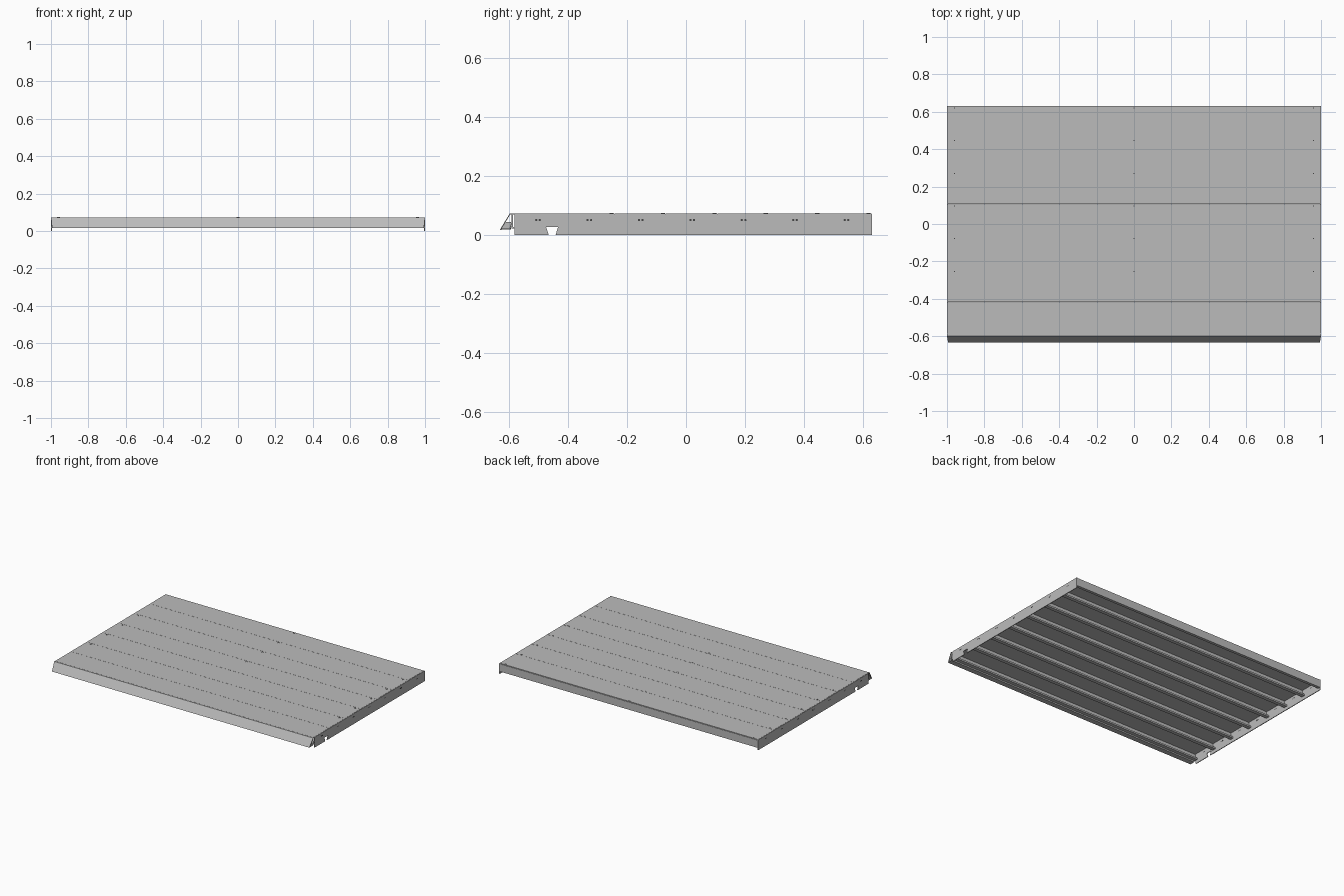
import bpy, bmesh
from mathutils import Matrix

cube = bpy.data.objects.get("Cube")
if cube:
    bpy.data.objects.remove(cube, do_unlink=True)


def material(name, value):
    m = bpy.data.materials.new(name)
    m.use_nodes = True
    col = (value, value, value, 1)
    m.diffuse_color = col
    m.node_tree.nodes["Principled BSDF"].inputs["Base Color"].default_value = col
    return m


steel = material("galvanised grey", 0.5)
dark = material("hole dark grey", 0.06)

TOP, BACK, FRONT = 0.073, 0.632, -0.59
COUNT = 7
PITCH = (BACK - FRONT) / COUNT
T = 0.004


def finish(name, bm, mat):
    bmesh.ops.recalc_face_normals(bm, faces=bm.faces)
    mesh = bpy.data.meshes.new(name)
    bm.to_mesh(mesh)
    bm.free()
    mesh.materials.append(mat)
    ob = bpy.data.objects.new(name, mesh)
    bpy.context.collection.objects.link(ob)
    return ob


def folded_sheet(name, path, x0, x1, thick=T):
    """Sweep an open (y, z) path along x and give it sheet thickness."""
    bm = bmesh.new()
    rows = [[bm.verts.new((x, y, z)) for y, z in path] for x in (x0, x1)]
    for i in range(len(path) - 1):
        bm.faces.new((rows[0][i], rows[1][i], rows[1][i + 1], rows[0][i + 1]))
    ob = finish(name, bm, steel)
    mod = ob.modifiers.new("thickness", "SOLIDIFY")
    mod.thickness = thick
    mod.offset = 0
    mod.use_even_offset = True
    return ob


def plate(name, outline, x0, x1):
    """Extrude a closed (y, z) outline between two x positions."""
    bm = bmesh.new()
    face = bm.faces.new([bm.verts.new((x0, y, z)) for y, z in outline])
    ext = bmesh.ops.extrude_face_region(bm, geom=[face])
    verts = [g for g in ext["geom"] if isinstance(g, bmesh.types.BMVert)]
    bmesh.ops.translate(bm, verts=verts, vec=(x1 - x0, 0, 0))
    return finish(name, bm, steel)


def discs(name, places, radius, depth, axis, mat):
    bm = bmesh.new()
    for p in places:
        rot = Matrix.Rotation(1.5708, 4, "Y") if axis == "X" else Matrix()
        bmesh.ops.create_cone(bm, cap_ends=True, segments=12, radius1=radius,
                              radius2=radius, depth=depth,
                              matrix=Matrix.Translation(p) @ rot)
    return finish(name, bm, mat)


# Deck planks, each folded down into a stiffening rib at its front edge
for i in range(COUNT):
    y0 = FRONT + i * PITCH
    y1 = y0 + PITCH - 0.003
    z = TOP - T / 2
    folded_sheet(f"deck_plank_{i + 1}",
                 [(y1, z), (y0, z), (y0, 0.025), (y0 + 0.022, 0.025),
                  (y0 + 0.022, 0.034)], -0.996, 0.996)
    # Lap strip under the joint
    if i:
        folded_sheet(f"joint_strip_{i}",
                     [(y0 - 0.003, z - T), (y0 - 0.024, z - T),
                      (y0 - 0.024, z - 0.012)], -0.99, 0.99, 0.003)

# Back flange
folded_sheet("back_flange", [(BACK - T / 2, TOP - T), (BACK - T / 2, 0.018),
                             (BACK - 0.02, 0.018)], -0.996, 0.996)

# Side flanges with a tapered notch near the front
side = [(-0.583, 0), (-0.466, 0), (-0.475, 0.028), (-0.434, 0.028),
        (-0.443, 0), (BACK, 0), (BACK, TOP - 0.001), (-0.583, TOP - 0.001)]
plate("left_side_flange", side, 0.995, 1.0)
plate("right_side_flange", side, -0.995, -1.0)

# Sloping front lip, folded back under, with trimmed lower corners
nose = [(-0.589, TOP - 0.002), (-0.598, TOP - 0.002), (-0.63, 0.018),
        (-0.597, 0.018), (-0.59, 0.048)]
lip = folded_sheet("front_lip", nose, -1.0, 1.0, 0.003)
for v in lip.data.vertices:
    if v.co.z < 0.03:
        v.co.x *= 0.994

# Small gussets closing the lip ends
gusset = [(-0.628, 0.02), (-0.598, 0.02), (-0.593, 0.045), (-0.613, 0.045)]
for name, x in (("left_lip_gusset", 0.988), ("right_lip_gusset", -0.988)):
    plate(name, gusset, x, x * 0.997)

# Screws through the deck laps
screws = [(x, BACK - 0.012 - i * PITCH, TOP)
          for i in range(COUNT - 1) for x in (-0.96, 0, 0.96)]
discs("deck_screws", screws, 0.007, 0.003, "Z", steel)
discs("screw_sockets", [(x, y, z + 0.001) for x, y, z in screws],
      0.003, 0.002, "Z", dark)

# Paired fixing holes along both sides
holes = [(x, FRONT + (i + 0.5) * PITCH + d, 0.051) for i in range(COUNT)
         for d in (-0.006, 0.006) for x in (-0.9975, 0.9975)]
discs("side_fixing_holes", holes, 0.004, 0.006, "X", dark)
